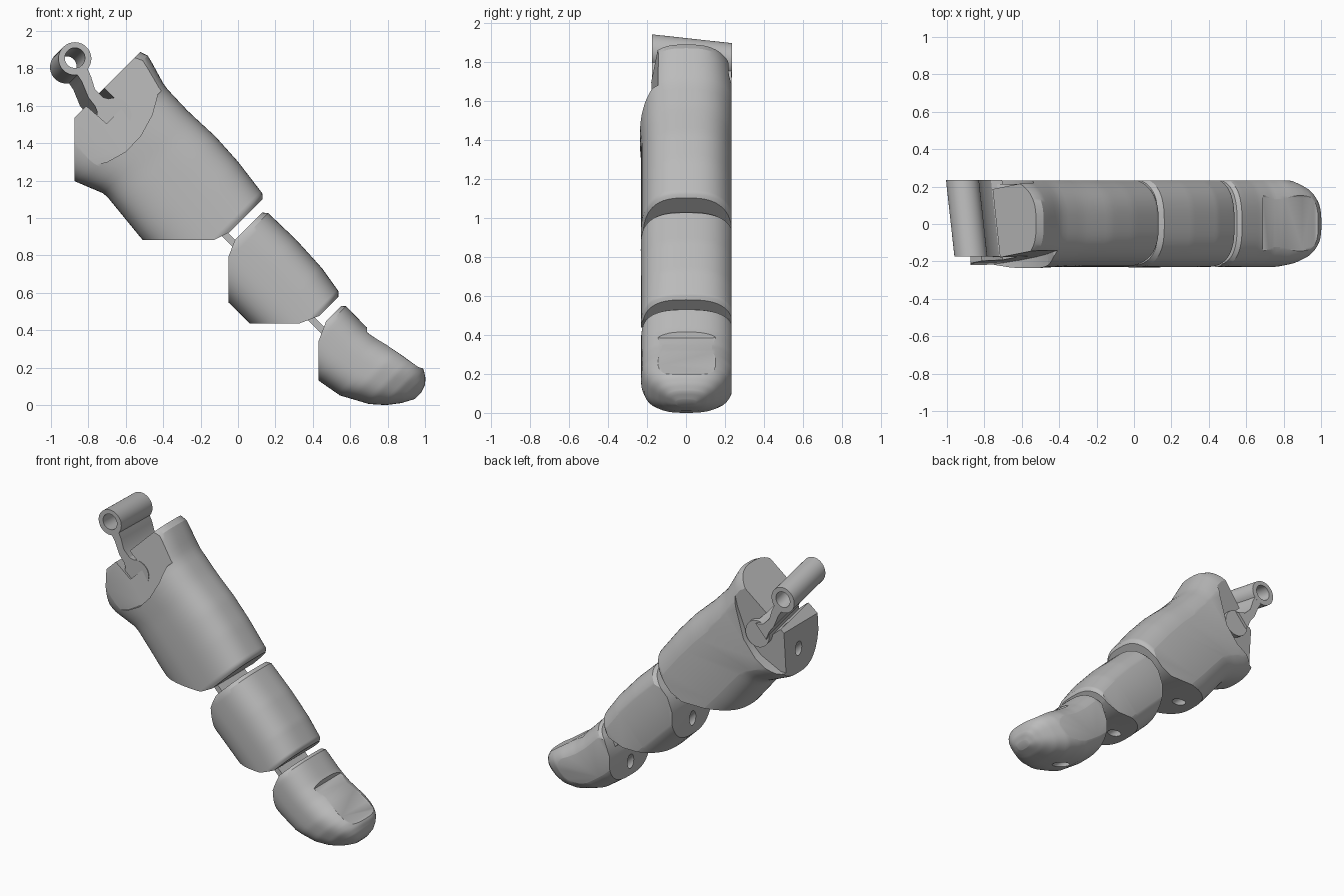
import bpy, bmesh, math
from mathutils import Vector

cube = bpy.data.objects.get("Cube")
if cube:
    bpy.data.objects.remove(cube, do_unlink=True)

R2 = math.sqrt(0.5)
BACK = 0.232          # flat side of the finger
grey = bpy.data.materials.new("plain grey")
grey.use_nodes = True
grey.diffuse_color = (0.5, 0.5, 0.5, 1)
grey.node_tree.nodes["Principled BSDF"].inputs["Base Color"].default_value = (0.5, 0.5, 0.5, 1)


def world(u, v):
    """Along-finger u and dorsal v to x, z."""
    return ((u + v) * R2, (v - u) * R2)


def lerp(points, t):
    for (a, p), (b, q) in zip(points, points[1:]):
        if t <= b:
            return p + (q - p) * max(0, (t - a) / (b - a))
    return points[-1][1]


def make(name, bm):
    bmesh.ops.recalc_face_normals(bm, faces=bm.faces)
    mesh = bpy.data.meshes.new(name)
    bm.to_mesh(mesh)
    bm.free()
    mesh.materials.append(grey)
    ob = bpy.data.objects.new(name, mesh)
    bpy.context.collection.objects.link(ob)
    return ob


def activate(ob):
    bpy.ops.object.select_all(action='DESELECT')
    ob.select_set(True)
    bpy.context.view_layer.objects.active = ob


def finish(ob, cutters=()):
    activate(ob)
    for c in cutters:
        m = ob.modifiers.new("cut", 'BOOLEAN')
        m.operation, m.solver, m.object = 'DIFFERENCE', 'EXACT', c
        bpy.ops.object.modifier_apply(modifier=m.name)
        bpy.data.objects.remove(c, do_unlink=True)
    activate(ob)
    bpy.ops.object.shade_smooth_by_angle(angle=math.radians(28))
    return ob


def prism(name, pts, near, far, lean=0.0):
    """Extrude an x, z outline in y; near/far may be functions of x, z."""
    bm = bmesh.new()
    rings = []
    for depth in (near, far):
        ring = []
        for x, z in pts:
            y = depth(x, z) if callable(depth) else depth
            s = lean * (y + 0.175)
            ring.append(bm.verts.new((x - s, y, z - s)))
        rings.append(ring)
        bm.faces.new(ring)
    n = len(pts)
    for i in range(n):
        j = (i + 1) % n
        bm.faces.new((rings[0][i], rings[0][j], rings[1][j], rings[1][i]))
    return make(name, bm)


def circle(cx, cz, r, n=40):
    return [(cx + r * math.cos(i * math.tau / n), cz + r * math.sin(i * math.tau / n))
            for i in range(n)]


def cable_hole(v, u0, u1, r=0.035):
    """Round bore that runs along the finger."""
    bm = bmesh.new()
    bmesh.ops.create_cone(bm, cap_ends=True, segments=24, radius1=r, radius2=r, depth=u1 - u0)
    ob = make("bore", bm)
    x, z = world((u0 + u1) / 2, v)
    ob.location = (x, 0, z)
    ob.rotation_euler = (0, math.radians(135), 0)
    bpy.context.view_layer.update()
    return ob


def phalanx(name, hi, lo, width, planes, stations=36, sides=72):
    """Loft rounded sections along the finger, then trim with planes."""
    bm = bmesh.new()
    u0, u1 = hi[0][0], hi[-1][0]
    rings = []
    for k in range(stations + 1):
        t = k / stations
        u = u0 + (u1 - u0) * (1 - (1 - t) ** 1.5)
        top, bot, w = lerp(hi, u), lerp(lo, u), lerp(width, u)
        ring = []
        for i in range(sides):
            a = math.tau * i / sides
            c, s = math.cos(a), math.sin(a)
            y = math.copysign(abs(c) ** 0.72, c) * w
            if y > 0:
                y *= 1.08
            v = (top + bot) / 2 + math.copysign(abs(s) ** 0.72, s) * (top - bot) / 2
            x, z = world(u, v)
            ring.append(bm.verts.new((x, y, z)))
        rings.append(ring)
    for a, b in zip(rings, rings[1:]):
        for i in range(sides):
            j = (i + 1) % sides
            bm.faces.new((a[i], a[j], b[j], b[i]))
    bm.faces.new(rings[0])
    bm.faces.new(rings[-1])
    bmesh.ops.recalc_face_normals(bm, faces=bm.faces)
    for co, no in planes + [((0, BACK, 0), (0, 1, 0))]:
        bmesh.ops.bisect_plane(bm, geom=bm.verts[:] + bm.edges[:] + bm.faces[:], dist=1e-5,
                               plane_co=co, plane_no=Vector(no).normalized(), clear_outer=True)
        rim = [e for e in bm.edges if e.is_boundary]
        if rim:
            bmesh.ops.edgeloop_fill(bm, edges=rim)
    return make(name, bm)


# Base segment: flexing chamfers, hinge slot, side recesses and cable bore
base = phalanx(
    "base_segment",
    [(-1.705, 0.965), (-1.685, 0.985), (-1.64, 0.975), (-1.48, 0.928), (-1.3, 0.922),
     (-1.1, 0.93), (-0.92, 0.92), (-0.705, 0.892), (-0.686, 0.872)],
    [(-1.7, 0.2), (-1.46, 0.23), (-1.3, 0.295), (-1.0, 0.265), (-0.68, 0.25)],
    [(-1.7, 0.232), (-1.5, 0.242), (-1.25, 0.23), (-0.71, 0.23), (-0.686, 0.22)],
    [((-0.875, 0, 1.4), (-1, 0, 0)), ((0, 0, 0.882), (0, 0, -1)),
     ((-0.13, 0, 0.882), (0.45, 0, -0.9))])
front_recess = prism(
    "front_recess",
    [(-1.1, 1.27), (-0.78, 1.28), (-0.7, 1.3), (-0.6, 1.355), (-0.52, 1.44), (-0.46, 1.55),
     (-0.43, 1.66), (-0.4, 1.69), (-0.4, 2.0), (-1.1, 2.0)],
    -0.5, lambda x, z: -0.228 + 0.12 * x + 0.08 * z)
back_recess = prism(
    "back_recess",
    [(-0.5, 1.93), (-0.55, 1.65), (-0.61, 1.45), (-0.7, 1.34), (-0.84, 1.25),
     (-1.1, 1.25), (-1.1, 1.95)],
    lambda x, z: 0.145 + 0.12 * x + 0.08 * z, 0.5)
slot = prism("slot", [world(u, v) for u, v in
                      ((-1.8, 0.53), (-1.69, 0.555), (-1.56, 0.565), (-1.56, 0.695), (-1.8, 0.69))],
             -0.4, 0.4, lean=0.11)
finish(base, [front_recess, back_recess, slot, cable_hole(0.35, -1.9, -0.6)])

# Middle segment
middle = phalanx(
    "middle_segment",
    [(-0.636, 0.82), (-0.615, 0.84), (-0.4, 0.845), (-0.2, 0.835), (-0.05, 0.81), (-0.03, 0.79)],
    [(-0.636, 0.35), (-0.03, 0.355)],
    [(-0.636, 0.222), (-0.61, 0.232), (-0.05, 0.23), (-0.03, 0.222)],
    [((-0.052, 0, 0.6), (-1, 0, 0)), ((0, 0, 0.437), (0, 0, -1)),
     ((-0.052, 0, 0.79), (-0.92, 0, 0.35)), ((0.33, 0, 0.437), (0.35, 0, -0.92))])
finish(middle, [cable_hole(0.43, -0.8, 0.2)])

# Fingertip with sunken nail bed
tip = phalanx(
    "fingertip",
    [(0.015, 0.765), (0.035, 0.783), (0.18, 0.78), (0.28, 0.788), (0.44, 0.83), (0.52, 0.843),
     (0.57, 0.835), (0.605, 0.812), (0.63, 0.785), (0.645, 0.74)],
    [(0.015, 0.385), (0.2, 0.395), (0.35, 0.422), (0.49, 0.498), (0.56, 0.56), (0.61, 0.625),
     (0.645, 0.69)],
    [(0.015, 0.22), (0.04, 0.23), (0.4, 0.23), (0.48, 0.215), (0.55, 0.183), (0.6, 0.14),
     (0.63, 0.095), (0.645, 0.05)],
    [((0.43, 0, 0.3), (-1, 0, 0)), ((0.43, 0, 0.34), (-0.92, 0, 0.35))], stations=48)
bm = bmesh.new()
outline = [(0.69, 0.385), (0.8, 0.318), (0.9, 0.245), (0.985, 0.19), (1.1, 0.3), (0.69, 0.7)]
bm.free()
nail = prism("nail_bed", outline, -0.16, 0.165)
activate(nail)
bev = nail.modifiers.new("round", 'BEVEL')
bev.width, bev.segments, bev.limit_method = 0.025, 4, 'ANGLE'
bev.angle_limit = math.radians(60)
bpy.ops.object.modifier_apply(modifier=bev.name)
finish(tip, [nail, cable_hole(0.465, 0.0, 0.85)])

# Thin flexible hinges between segments
for name, u, v in (("upper_flex_hinge", -0.66, 0.595), ("lower_flex_hinge", -0.005, 0.603)):
    strip = [world(u + a * 0.075, v + b * 0.018) for a, b in ((-1, -1), (1, -1), (1, 1), (-1, 1))]
    finish(prism(name, strip, -0.15, 0.15))

# Knuckle lever: tube, web and pivot on one tilted axis
tube = prism("lever_tube", circle(-0.872, 1.852, 0.088), -0.175, 0.235, 0.11)
finish(tube, [prism("tube_bore", circle(-0.872, 1.856, 0.054), -0.4, 0.4, 0.11)])
web = [(-0.868, 1.78), (-0.835, 1.73), (-0.8, 1.645), (-0.765, 1.6), (-0.74, 1.54),
       (-0.66, 1.63), (-0.72, 1.645), (-0.765, 1.69), (-0.785, 1.755), (-0.805, 1.8)]
finish(prism("lever_web", web, -0.174, 0.234, 0.11))
finish(prism("lever_pivot", circle(-0.662, 1.55, 0.092), -0.176, 0.215, 0.11))
